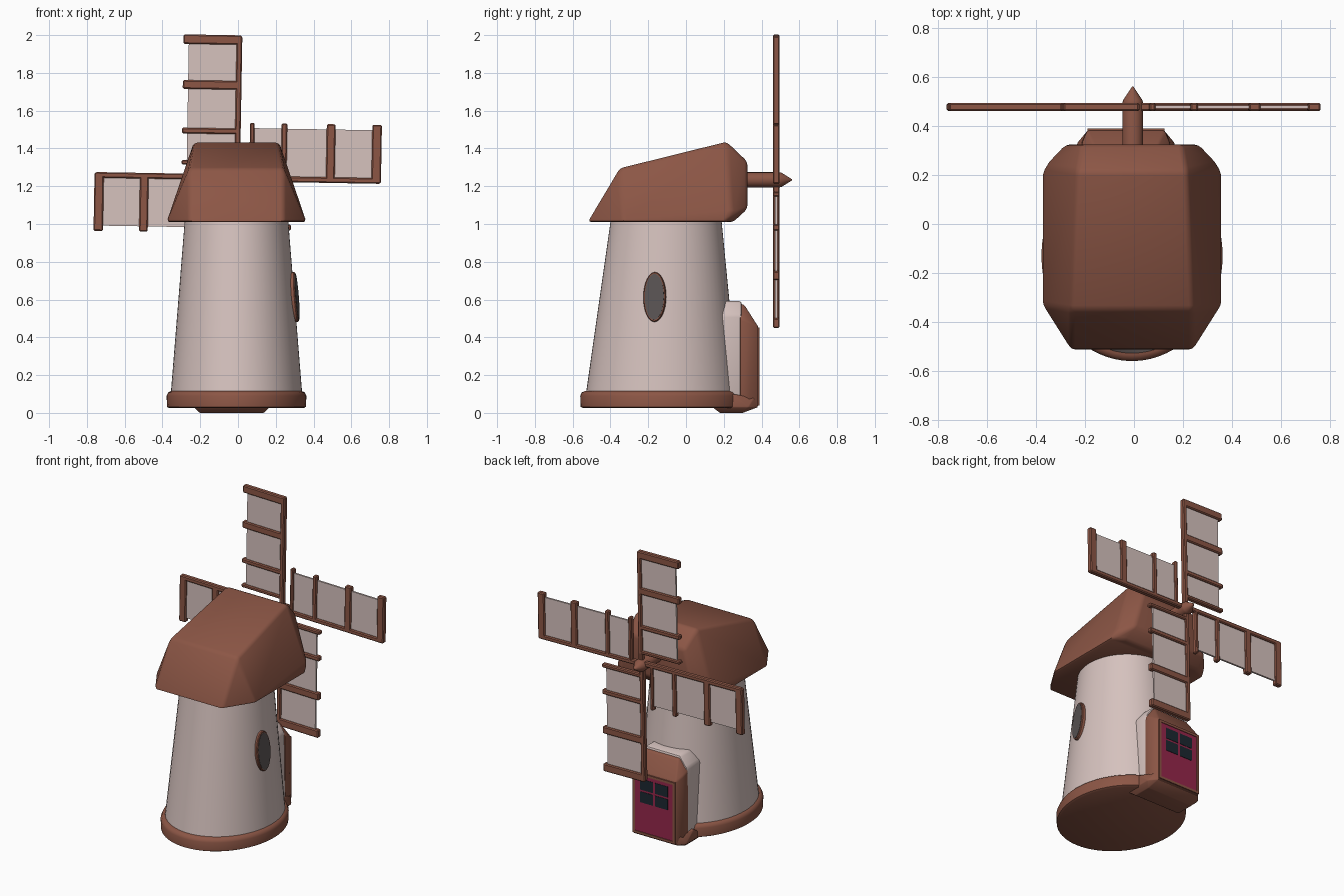
import bpy, bmesh, math
from mathutils import Matrix, Vector

if "Cube" in bpy.data.objects:
    bpy.data.objects.remove(bpy.data.objects["Cube"])


def material(name, rgb):
    m = bpy.data.materials.new(name)
    m.diffuse_color = (*rgb, 1)
    m.use_nodes = True
    m.node_tree.nodes["Principled BSDF"].inputs["Base Color"].default_value = m.diffuse_color
    return m


BROWN = material("brown wood", (0.262, 0.093, 0.06))
WHITE = material("warm plaster", (0.67, 0.54, 0.515))
RED = material("crimson door", (0.305, 0.02, 0.07))
GLASS = material("grey glass", (0.10, 0.088, 0.088))
PANE = material("dark pane", (0.012, 0.021, 0.03))


def finish(bm, name, mat, bevel=0, segments=2, angle=35):
    bmesh.ops.recalc_face_normals(bm, faces=bm.faces)
    if bevel:
        bm.normal_update()
        edges = [e for e in bm.edges if e.is_manifold and e.calc_face_angle(0) > 0.3]
        bmesh.ops.bevel(bm, geom=edges, offset=bevel, segments=segments,
                        profile=0.5, affect='EDGES', clamp_overlap=True)
    me = bpy.data.meshes.new(name)
    bm.to_mesh(me)
    bm.free()
    me.materials.append(mat)
    me.shade_smooth()
    me.set_sharp_from_angle(angle=math.radians(angle))
    ob = bpy.data.objects.new(name, me)
    bpy.context.collection.objects.link(ob)
    return ob


def box_into(bm, lo, hi, mat=Matrix()):
    lo, hi = Vector(lo), Vector(hi)
    m = mat @ Matrix.Translation((lo + hi) / 2) @ Matrix.Diagonal((*(hi - lo), 1))
    bmesh.ops.create_cube(bm, size=1, matrix=m)


def lathe(name, rings, mat, n=64, place=Matrix(), angle=35):
    """Closed stack of ellipses: each ring is (height, rx, ry, centre y)."""
    bm = bmesh.new()
    loops = []
    for z, rx, ry, cy in rings:
        loops.append([bm.verts.new(place @ Vector((rx * math.cos(2 * math.pi * i / n),
                      cy + ry * math.sin(2 * math.pi * i / n), z))) for i in range(n)])
    for a, b in zip(loops, loops[1:]):
        for i in range(n):
            bm.faces.new((a[i], a[(i + 1) % n], b[(i + 1) % n], b[i]))
    bm.faces.new(loops[0])
    bm.faces.new(loops[-1])
    return finish(bm, name, mat, angle=angle)


def hull(name, half_points, mat, cx, bevel):
    """Convex solid mirrored across x = cx."""
    bm = bmesh.new()
    for x, y, z in half_points:
        for s in (-1, 1):
            bm.verts.new((cx + s * x, y, z))
    bmesh.ops.convex_hull(bm, input=bm.verts)
    bmesh.ops.dissolve_limit(bm, angle_limit=0.03, verts=bm.verts, edges=bm.edges)
    return finish(bm, name, mat, bevel)


CX = -0.008
AT = Matrix.Translation((CX, 0, 0))

# Tapered oval tower and its rounded foot
lathe("tower", [(0.05, 0.352, 0.410, -0.127), (1.03, 0.273, 0.292, -0.105)], WHITE, place=AT)
lathe("base_ring", [(0.025, 0.355, 0.415, -0.13), (0.032, 0.368, 0.428, -0.13),
                    (0.09, 0.37, 0.43, -0.13), (0.108, 0.362, 0.422, -0.13),
                    (0.116, 0.345, 0.405, -0.13)], BROWN, place=AT, angle=50)

# Faceted cap
hull("roof", [(0.37, -0.33, 1.01), (0.25, -0.52, 1.01), (0.37, 0.21, 1.01), (0.28, 0.25, 1.01),
              (0.35, 0.24, 1.07), (0.275, 0.325, 1.08), (0.205, 0.325, 1.33),
              (0.225, 0.215, 1.435), (0.25, -0.35, 1.295)], BROWN, CX, 0.018)

# Axle pointing to the back, with a cone tip
to_y = Matrix.Translation((-0.005, 0, 1.234)) @ Matrix.Rotation(-math.pi / 2, 4, 'X')
lathe("axle", [(0.25, 0.042, 0.04, 0), (0.495, 0.042, 0.04, 0), (0.505, 0.04, 0.038, 0),
               (0.558, 0.005, 0.005, 0), (0.562, 0.001, 0.001, 0)], BROWN, n=20, place=to_y)

# Four sails: spar, rungs and cloth, turned round the hub
Y0, Y1 = 0.461, 0.495
for k, (name, reach) in enumerate([("top", 0.755), ("right", 0.765),
                                   ("bottom", 0.79), ("left", 0.752)]):
    turn = (Matrix.Translation((-0.008, 0, 1.244))
            @ Matrix.Rotation(math.radians(1 + 90 * k), 4, 'Y')
            @ Matrix.Diagonal((1, 1, reach / 0.755, 1)))
    frame = bmesh.new()
    box_into(frame, (-0.012, Y0, 0), (0.018, Y1, 0.75), turn)
    for z, t in [(0.73, 0.05), (0.49, 0.046), (0.246, 0.03), (0.078, 0.024)]:
        box_into(frame, (-0.293, Y0, z - t / 2), (0.016, Y1, z + t / 2), turn)
    finish(frame, name + "_sail_frame", BROWN, 0.006, 1)
    cloth = bmesh.new()
    box_into(cloth, (-0.265, 0.472, 0.075), (-0.005, 0.484, 0.73), turn)
    finish(cloth, name + "_sail_cloth", WHITE)

# Porch: plaster body, brown bevelled surround, low sill
PX = -0.033
hull("porch_wall", [(0.185, 0.12, 0.05), (0.185, 0.295, 0.05), (0.178, 0.12, 0.52),
                    (0.178, 0.295, 0.52), (0.125, 0.12, 0.592), (0.125, 0.295, 0.592)],
     WHITE, PX, 0.014)
hull("porch_surround", [(0.187, 0.285, 0.02), (0.183, 0.285, 0.50), (0.125, 0.285, 0.58),
                        (0.182, 0.335, 0.02), (0.178, 0.335, 0.48), (0.125, 0.31, 0.57),
                        (0.158, 0.383, 0.035), (0.158, 0.383, 0.455)], BROWN, PX, 0.008)
hull("porch_sill", [(0.17, 0.18, 0.0), (0.17, 0.30, 0.0), (0.20, 0.14, 0.03), (0.20, 0.33, 0.03),
                    (0.20, 0.25, 0.10), (0.158, 0.38, 0.03), (0.17, 0.36, 0.08)],
     BROWN, PX, 0.004)

# Door panel, frame strips and four panes on the back face
bm = bmesh.new()
box_into(bm, (PX - 0.142, 0.379, 0.055), (PX + 0.142, 0.3855, 0.435))
finish(bm, "door", RED)
bm = bmesh.new()
for s in (-1, 1):
    x = PX + s * 0.149
    box_into(bm, (x - 0.008, 0.375, 0.04), (x + 0.008, 0.39, 0.45))
for z in (0.047, 0.443):
    box_into(bm, (PX - 0.157, 0.375, z - 0.008), (PX + 0.157, 0.39, z + 0.008))
finish(bm, "door_frame", BROWN)
bm = bmesh.new()
for x in (-0.055, 0.055):
    for z in (0.29, 0.375):
        box_into(bm, (PX + x - 0.047, 0.383, z - 0.036), (PX + x + 0.047, 0.388, z + 0.036))
finish(bm, "door_panes", PANE)

# Oval window on the right wall, leaning with it
wall = (Matrix.Translation((0.297, -0.165, 0.613)) @ Matrix.Rotation(math.radians(-9), 4, 'Z')
        @ Matrix.Rotation(math.radians(90 - 4.5), 4, 'Y'))
lathe("window_frame", [(-0.03, 0.132, 0.06, 0), (0.010, 0.132, 0.06, 0), (0.015, 0.128, 0.056, 0)],
      BROWN, n=32, place=wall)
lathe("window_glass", [(0.010, 0.122, 0.051, 0), (0.0175, 0.122, 0.051, 0)],
      GLASS, n=32, place=wall)
